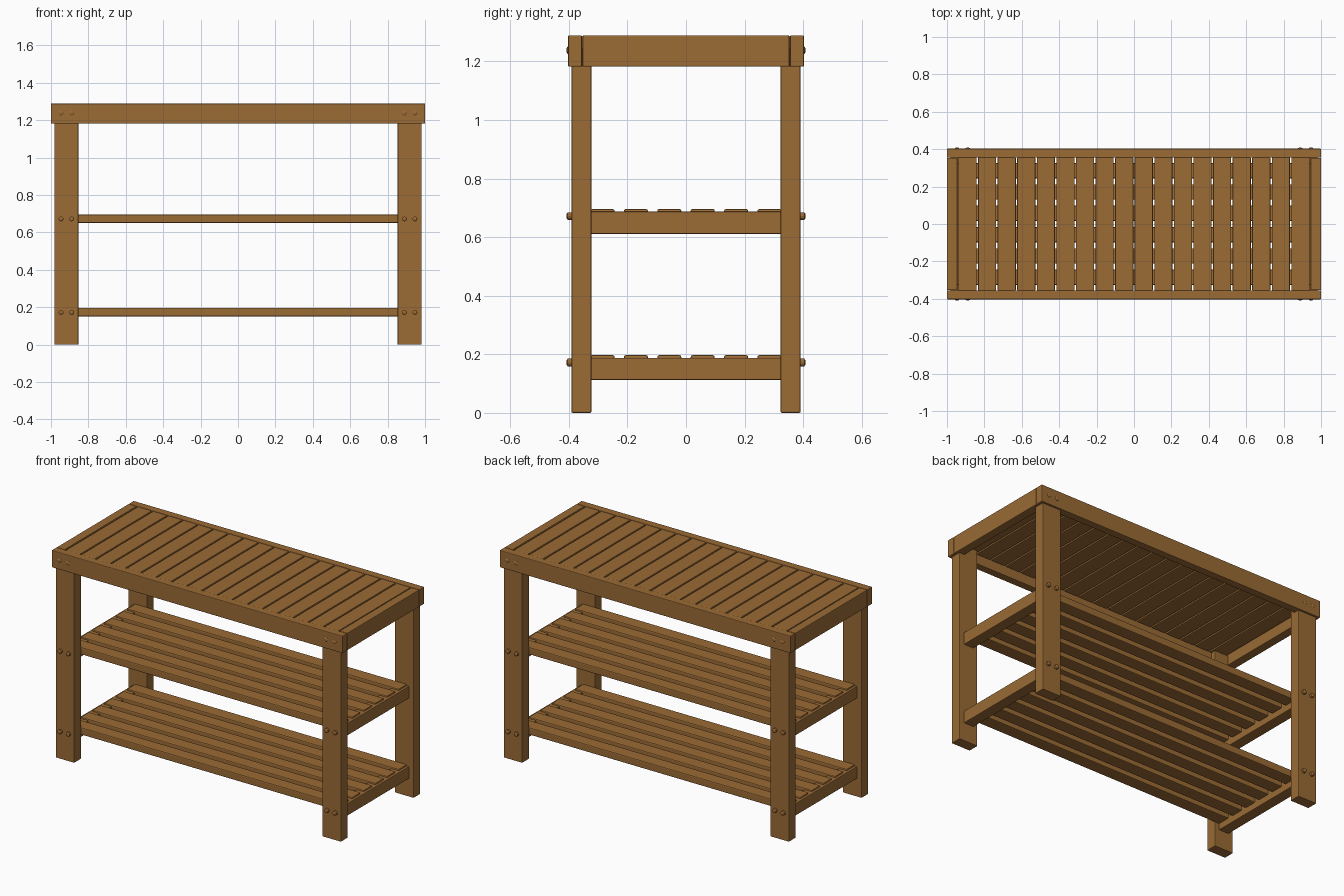
import bpy, bmesh, math
from mathutils import Matrix

if "Cube" in bpy.data.objects:
    bpy.data.objects.remove(bpy.data.objects["Cube"])

wood = bpy.data.materials.new("warm brown wood")
wood.diffuse_color = (0.325, 0.147, 0.036, 1)
wood.use_nodes = True
wood.node_tree.nodes["Principled BSDF"].inputs["Base Color"].default_value = wood.diffuse_color


def add_object(name, bm):
    mesh = bpy.data.meshes.new(name)
    bm.to_mesh(mesh)
    bm.free()
    mesh.materials.append(wood)
    obj = bpy.data.objects.new(name, mesh)
    bpy.context.collection.objects.link(obj)
    return obj


def board(name, x, y, z, bevel=0.004):
    """Box given by (min, max) on each axis, with slightly eased edges."""
    bm = bmesh.new()
    bmesh.ops.create_cube(bm, size=1)
    for v in bm.verts:
        for i, (lo, hi) in enumerate((x, y, z)):
            v.co[i] = hi if v.co[i] > 0 else lo
    obj = add_object(name, bm)
    mod = obj.modifiers.new("eased edges", "BEVEL")
    mod.width = bevel
    mod.segments = 2
    return obj


def span(a, b, side):
    return tuple(sorted((a * side, b * side)))


def bolt(x, side, z, y_in, name):
    """Low domed bolt head facing front or back."""
    bm = bmesh.new()
    for r1, r2, y0, y1 in ((0.013, 0.013, y_in, 0.404), (0.013, 0.007, 0.404, 0.408)):
        m = Matrix.Translation((x, side * (y0 + y1) / 2, z)) @ Matrix.Rotation(side * -math.pi / 2, 4, "X")
        bmesh.ops.create_cone(bm, cap_ends=True, segments=12, radius1=r1, radius2=r2,
                              depth=y1 - y0, matrix=m)
    add_object(name, bm)


# seat frame
for s, n in ((-1, "front"), (1, "back")):
    board(f"{n}_seat_rail", (-1, 1), span(0.355, 0.403, s), (1.182, 1.289))
for s, n in ((-1, "left"), (1, "right")):
    board(f"{n}_seat_rail", span(0.945, 1.0, s), (-0.353, 0.353), (1.182, 1.289))

# seat slats
pitch = 0.1047
for i in range(18):
    c = (i - 8.5) * pitch
    board(f"seat_slat_{i + 1}", (c - 0.0485, c + 0.0485), (-0.356, 0.356), (1.24, 1.287))

# legs with bolts
for sx, nx in ((-1, "left"), (1, "right")):
    for sy, ny in ((-1, "front"), (1, "back")):
        board(f"{ny}_{nx}_leg", span(0.853, 0.982, sx), span(0.323, 0.391, sy), (0, 1.245))
        for bx in (0.889, 0.946):
            for z, y_in in ((0.172, 0.38), (0.672, 0.38), (1.238, 0.395)):
                bolt(sx * bx, sy, z, y_in, f"{ny}_{nx}_bolt")

# shelves: two bearers and six long slats each
for base, n in ((0.112, "lower"), (0.611, "upper")):
    for sx, nx in ((-1, "left"), (1, "right")):
        board(f"{n}_shelf_{nx}_bearer", span(0.882, 0.95, sx), (-0.325, 0.325), (base, base + 0.076))
    for i in range(6):
        c = (i - 2.5) * 0.114
        board(f"{n}_shelf_slat_{i + 1}", (-0.935, 0.935), (c - 0.041, c + 0.041),
              (base + 0.039, base + 0.085), 0.006)
